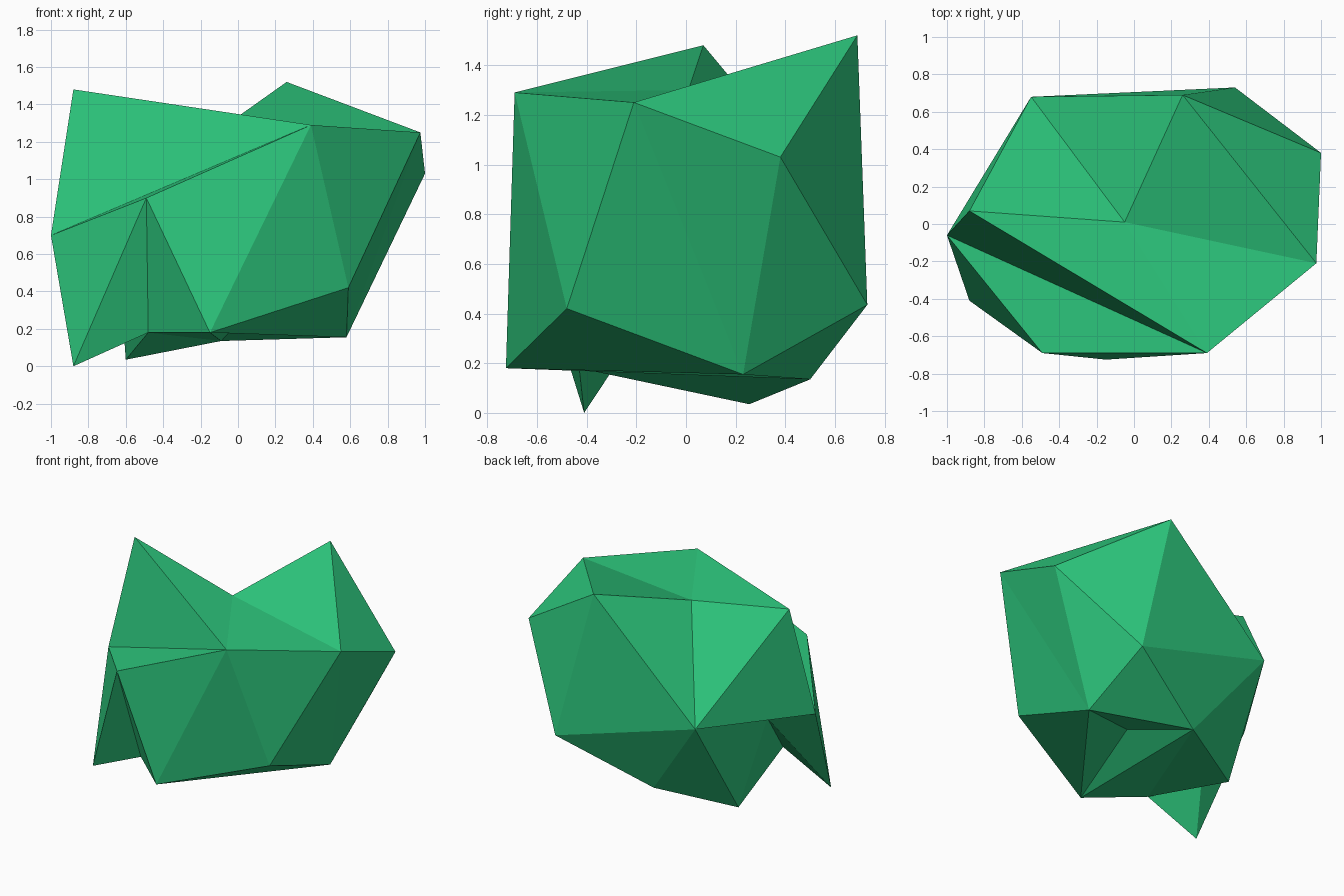
import bpy
import bmesh

cube = bpy.data.objects.get("Cube")
if cube:
    bpy.data.objects.remove(cube, do_unlink=True)

# Corner points of the faceted rock
corners = {
    # upper rim, with a sunken centre N
    "A": (0.39, -0.69, 1.29), "B": (0.975, -0.21, 1.25), "C": (-0.88, 0.07, 1.48),
    "D": (0.26, 0.69, 1.52), "E": (1.0, 0.38, 1.03), "N": (-0.05, 0.01, 1.30),
    # middle
    "F": (0.54, 0.73, 0.435), "J": (0.59, -0.48, 0.42), "M": (-0.55, 0.68, 0.75),
    "O": (-1.0, -0.06, 0.70), "P": (-0.49, -0.69, 0.90),
    # underside, with the spike L and the hollows R and S
    "G": (-0.09, 0.50, 0.135), "H": (-0.60, 0.255, 0.035), "I": (0.58, 0.23, 0.155),
    "K": (-0.15, -0.725, 0.18), "L": (-0.88, -0.41, 0.0), "Q": (-0.48, -0.43, 0.18),
    "R": (0.06, 0.0, 0.30), "S": (-0.64, -0.02, 0.59),
}

# Triangle fans: hub corner, then the corners around it (closed when first = last)
fans = [
    ("N", "CABDMC"),   # sunken top
    ("A", "COPKJB"),   # front
    ("P", "OLQK"),     # front spike
    ("I", "KJBEFG"),   # +x side
    ("D", "BEFM"),     # back peak
    ("M", "FGH"),      # lower back
    ("M", "CO"),       # -x side
    ("G", "KQH"),      # underside
    ("R", "IKGI"),     # small hollow underneath
    ("S", "LQHMOL"),   # hollow behind the spike
]

# One flat green
green = bpy.data.materials.new("emerald_green")
green.use_nodes = True
colour = (0.027, 0.59, 0.21, 1.0)
green.diffuse_color = colour
green.node_tree.nodes["Principled BSDF"].inputs["Base Color"].default_value = colour

# Rock body, flat shaded
bm = bmesh.new()
verts = {name: bm.verts.new(co) for name, co in corners.items()}
for hub, ring in fans:
    for a, b in zip(ring, ring[1:]):
        bm.faces.new((verts[hub], verts[a], verts[b]))
bmesh.ops.recalc_face_normals(bm, faces=bm.faces)
mesh = bpy.data.meshes.new("rock")
bm.to_mesh(mesh)
bm.free()
mesh.materials.append(green)
rock = bpy.data.objects.new("rock", mesh)
bpy.context.scene.collection.objects.link(rock)
